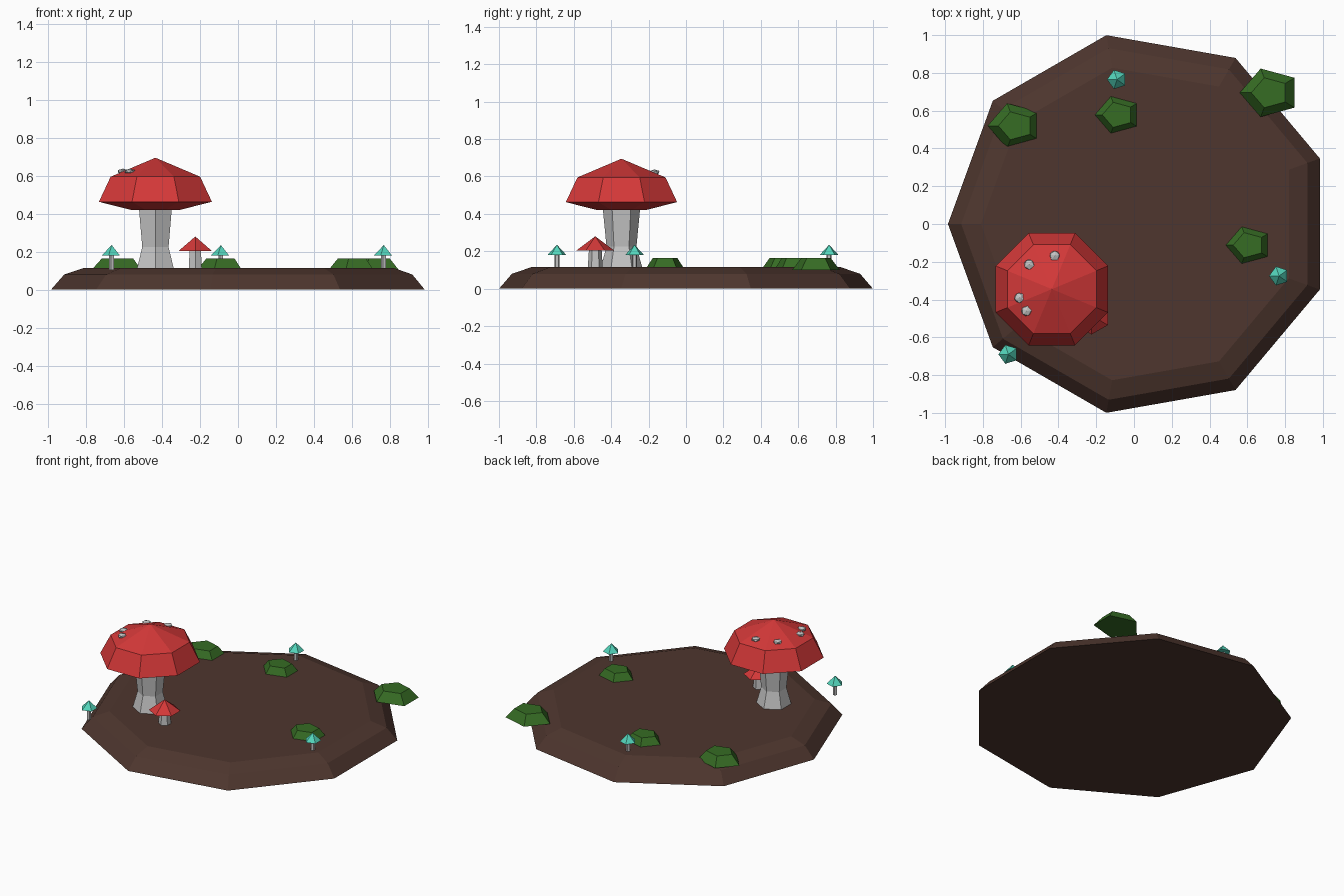
import bpy, bmesh, math
from mathutils import Matrix

if "Cube" in bpy.data.objects:
    bpy.data.objects.remove(bpy.data.objects["Cube"])


def material(name, rgb):
    def lin(c):
        c /= 255
        return c / 12.92 if c <= 0.04045 else ((c + 0.055) / 1.055) ** 2.4
    m = bpy.data.materials.new(name)
    m.diffuse_color = (*[lin(c) for c in rgb], 1)
    m.use_nodes = True
    m.node_tree.nodes["Principled BSDF"].inputs["Base Color"].default_value = m.diffuse_color
    return m


SOIL = material("soil brown", (78, 54, 46))
RED = material("cap red", (211, 56, 56))
PALE = material("pale grey", (196, 196, 196))
TEAL = material("glow teal", (84, 214, 188))
GREEN = material("moss green", (54, 108, 36))


def lathe(name, mat, centre, sides, profile, start=0.0, squash=1.0):
    """Stack of n-sided rings; profile is (radius, z), radius 0 makes a point."""
    bm = bmesh.new()
    rings = []
    for r, z in profile:
        n = sides if r else 1
        rings.append([bm.verts.new((
            centre[0] + r * math.cos(start + math.tau * i / sides),
            centre[1] + squash * r * math.sin(start + math.tau * i / sides), z))
            for i in range(n)])
    for a, b in zip(rings, rings[1:]):
        for i in range(sides):
            j = (i + 1) % sides
            if len(b) == 1:
                bm.faces.new((a[i], a[j], b[0]))
            else:
                bm.faces.new((a[i], a[j], b[j], b[i]))
    for ring in (rings[0], rings[-1]):
        if len(ring) > 2:
            bm.faces.new(ring)
    return finish(name, bm, mat)


def finish(name, bm, mat):
    bmesh.ops.recalc_face_normals(bm, faces=bm.faces)
    me = bpy.data.meshes.new(name)
    bm.to_mesh(me)
    bm.free()
    me.materials.append(mat)
    ob = bpy.data.objects.new(name, me)
    bpy.context.collection.objects.link(ob)
    return ob


# nine-sided soil mound
lathe("soil_mound", SOIL, (0.03, 0), 9,
      [(1.015, 0), (0.945, 0.08), (0.84, 0.115)], math.pi)

# large mushroom
big = (-0.435, -0.345)
lathe("large_stem", PALE, big, 6,
      [(0.112, 0.11), (0.08, 0.225), (0.10, 0.43)], math.pi / 2)
lathe("large_cap", RED, big, 8,
      [(0.138, 0.42), (0.322, 0.463), (0.255, 0.595), (0, 0.695)], math.pi / 8)

# pale spots sitting on the large cap
for k, deg in enumerate((132.7, 85, 195, 220.6)):
    a = math.radians(deg)
    bm = bmesh.new()
    bmesh.ops.create_icosphere(
        bm, subdivisions=1, radius=1,
        matrix=Matrix.Translation((big[0] + 0.177 * math.cos(a),
                                   big[1] + 0.177 * math.sin(a), 0.623))
        @ Matrix.Rotation(a, 4, 'Z') @ Matrix.Diagonal((0.03, 0.03, 0.015, 1)))
    finish(f"cap_spot_{k + 1}", bm, PALE)

# small red mushroom
small = (-0.225, -0.485)
lathe("small_stem", PALE, small, 6, [(0.04, 0.11), (0.034, 0.21)], math.pi / 2)
lathe("small_cap", RED, small, 6, [(0.1, 0.205), (0, 0.28)], math.pi / 2)

# tiny teal mushrooms
for k, c in enumerate(((-0.665, -0.69), (-0.09, 0.765), (0.768, -0.275))):
    lathe(f"teal_stem_{k + 1}", PALE, c, 5, [(0.014, 0.103), (0.014, 0.185)], math.pi)
    lathe(f"teal_cap_{k + 1}", TEAL, c, 5, [(0.053, 0.18), (0, 0.235)], math.pi)

# flattened five-sided moss clumps
for k, (x, y, r) in enumerate(((0.72, 0.695, 0.16), (-0.626, 0.52, 0.149),
                               (-0.085, 0.578, 0.134), (0.608, -0.112, 0.134))):
    lathe(f"moss_clump_{k + 1}", GREEN, (x, y), 5,
          [(r, 0.1), (r * 0.62, 0.163)], math.pi, 0.84)
